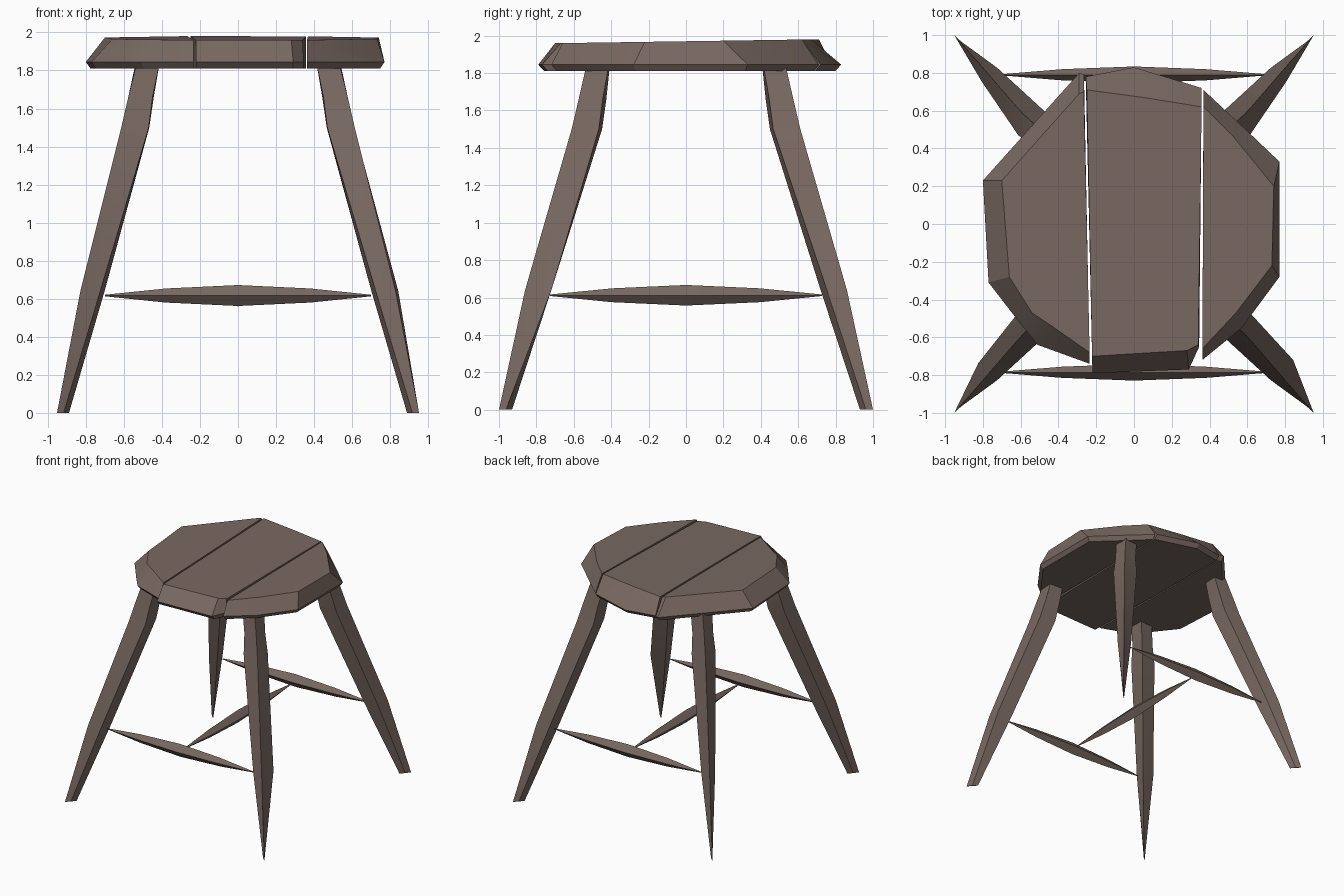
import bpy, bmesh, math
from mathutils import Vector

if "Cube" in bpy.data.objects:
    bpy.data.objects.remove(bpy.data.objects["Cube"])

wood = bpy.data.materials.new("weathered brown wood")
wood.diffuse_color = (0.19, 0.14, 0.12, 1)
wood.use_nodes = True
wood.node_tree.nodes["Principled BSDF"].inputs["Base Color"].default_value = wood.diffuse_color


def loft(name, rings, smooth=20):
    """Skin equal-length closed rings and cap both ends."""
    bm = bmesh.new()
    loops = [[bm.verts.new(p) for p in ring] for ring in rings]
    n = len(loops[0])
    for a, b in zip(loops, loops[1:]):
        for i in range(n):
            j = (i + 1) % n
            bm.faces.new((a[i], a[j], b[j], b[i]))
    bm.faces.new(loops[0])
    bm.faces.new(loops[-1])
    bmesh.ops.recalc_face_normals(bm, faces=bm.faces)
    me = bpy.data.meshes.new(name)
    bm.to_mesh(me)
    bm.free()
    me.materials.append(wood)
    ob = bpy.data.objects.new(name, me)
    bpy.context.collection.objects.link(ob)
    bpy.ops.object.select_all(action='DESELECT')
    ob.select_set(True)
    bpy.context.view_layer.objects.active = ob
    bpy.ops.object.shade_smooth_by_angle(angle=math.radians(smooth))
    return ob


# Seat planks: each outline point is (rim x, rim y, top x, top y)
planks = {
    "seat_plank_left": [
        (-.265, .79, -.265, .70), (-.29, .80, -.29, .69), (-.80, .23, -.70, .23),
        (-.77, -.31, -.66, -.28), (-.60, -.53, -.54, -.47), (-.51, -.64, -.45, -.53),
        (-.235, -.74, -.235, -.68)],
    "seat_plank_middle": [
        (-.255, .78, -.25, .71), (0, .83, .05, .67), (.358, .72, .358, .62),
        (.345, -.65, .34, -.64), (.29, -.77, .28, -.67), (-.22, -.79, -.222, -.70)],
    "seat_plank_right": [
        (.368, .71, .368, .62), (.56, .53, .52, .47), (.77, .33, .74, .20),
        (.77, -.28, .73, -.22), (.57, -.55, .54, -.47), (.362, -.72, .362, -.66)],
}
for name, pts in planks.items():
    bottom = [(x * .97 if abs(x) > .4 else x, y * .96, 1.81) for x, y, _, _ in pts]
    rim = [(x, y, 1.845) for x, y, _, _ in pts]
    top = [(x, y, 1.97 + .015 * y) for _, _, x, y in pts]
    loft(name, [bottom, rim, top])

# Splayed legs: (z, centre x, centre y, radial half width, side half width)
leg = [(0, .92, .965, .047, .004), (.64, .765, .79, .095, .055),
       (1.5, .54, .53, .11, .095), (1.66, .51, .50, .10, .082),
       (1.84, .475, .47, .085, .085)]
for sx, sy, name, spur in [(-1, -1, "front_left_leg", .08), (1, -1, "front_right_leg", .105),
                           (-1, 1, "back_left_leg", .055), (1, 1, "back_right_leg", .055)]:
    rad = Vector((.67 * sx, .74 * sy, 0))
    side = Vector((.74 * sx, -.67 * sy, 0))
    rings = []
    for k, (z, x, y, a, b) in enumerate(leg):
        c = Vector((x * sx, y * sy, z))
        out = spur if k == 1 else b      # splintered knob on the front legs
        rings.append([c + rad * a, c + side * out, c - rad * a, c - side * b])
    loft(name, rings)

# Spindle stretchers, pointed at both ends
spindle = [(-.70, .004), (-.38, .037), (0, .055), (.38, .037), (.70, .004)]


def stretcher(name, centre, axis):
    axis, up = Vector(axis), Vector((0, 0, 1))
    across = axis.cross(up) * .8
    rings = []
    for t, r in spindle:
        c = Vector(centre) + axis * t
        rings.append([c + up * r, c + across * r, c - up * r, c - across * r])
    loft(name, rings)


stretcher("front_stretcher", (0, -.785, .617), (1, 0, 0))
stretcher("back_stretcher", (0, .79, .617), (1, 0, 0))
stretcher("middle_stretcher", (0, 0, .612), (0, 1.04, 0))
